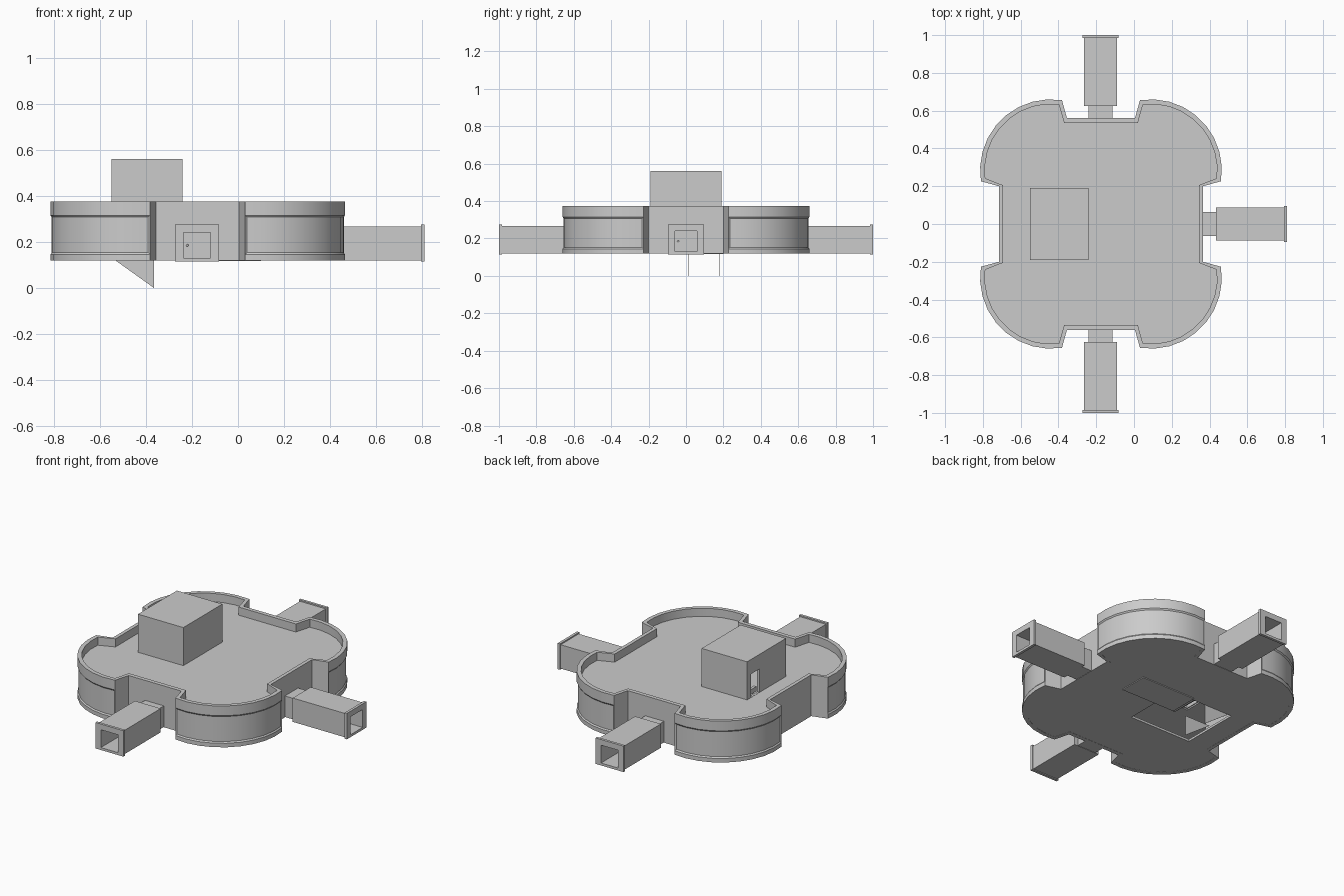
import bpy, bmesh, math
from mathutils import Matrix

if "Cube" in bpy.data.objects:
    bpy.data.objects.remove(bpy.data.objects["Cube"])

CX = -0.175  # centre of the main hall


def finish(name, bm, smooth=False):
    bmesh.ops.recalc_face_normals(bm, faces=bm.faces)
    me = bpy.data.meshes.new(name)
    bm.to_mesh(me)
    bm.free()
    ob = bpy.data.objects.new(name, me)
    bpy.context.collection.objects.link(ob)
    bpy.ops.object.select_all(action='DESELECT')
    ob.select_set(True)
    bpy.context.view_layer.objects.active = ob
    if smooth:
        bpy.ops.object.shade_smooth_by_angle(angle=math.radians(30))
    return ob


def add_box(bm, x0, x1, y0, y1, z0, z1):
    m = Matrix.Translation(((x0 + x1) / 2, (y0 + y1) / 2, (z0 + z1) / 2))
    m = m @ Matrix.Diagonal((x1 - x0, y1 - y0, z1 - z0, 1))
    bmesh.ops.create_cube(bm, size=1, matrix=m)


def box(name, *b):
    bm = bmesh.new()
    add_box(bm, *b)
    return finish(name, bm)


def cut(ob, *b):
    cutter = box("cutter", *b)
    cutter.hide_render = True
    mod = ob.modifiers.new("opening", 'BOOLEAN')
    mod.operation, mod.solver, mod.object = 'DIFFERENCE', 'EXACT', cutter
    bpy.ops.object.select_all(action='DESELECT')
    ob.select_set(True)
    bpy.context.view_layer.objects.active = ob
    bpy.ops.object.modifier_apply(modifier=mod.name)
    bpy.data.objects.remove(cutter)


SEG = 9


def outline(r, a, side, end):
    """Four-lobed plan: one quarter mirrored round the centre."""
    q = [side]
    for i in range(SEG + 1):
        t = math.radians(-a + (90 + 2 * a) * i / SEG)
        q.append((0.265 + r * math.cos(t), 0.285 + r * math.sin(t)))
    q.append(end)
    pts = list(q)
    pts += [(-x, y) for x, y in reversed(q)]
    pts += [(-x, -y) for x, y in q]
    pts += [(x, -y) for x, y in reversed(q)]
    return [(x + CX, y) for x, y in pts]


OUTER = outline(0.375, 9, (0.54, 0.20), (0.18, 0.56))
INNER = outline(0.35, 7, (0.518, 0.205), (0.195, 0.535))


def ring(bm, pts, z):
    return [bm.verts.new((x, y, z)) for x, y in pts]


def skin(bm, a, b):
    n = len(a)
    return [bm.faces.new((a[i], a[(i + 1) % n], b[(i + 1) % n], b[i])) for i in range(n)]


def slab(name, pts, z0, z1):
    bm = bmesh.new()
    a, b = ring(bm, pts, z0), ring(bm, pts, z1)
    skin(bm, a, b)
    bm.faces.new(a)
    bm.faces.new(b)
    return finish(name, bm)


# Outer wall with parapet and shallow lobe panels
bm = bmesh.new()
rings = [ring(bm, OUTER, z) for z in (0.12, 0.145, 0.315, 0.375)]
rings += [ring(bm, INNER, 0.375), ring(bm, INNER, 0.12)]
bands = [skin(bm, rings[i], rings[(i + 1) % 6]) for i in range(6)]
bmesh.ops.recalc_face_normals(bm, faces=bm.faces)
n = SEG + 3
for k in range(4):
    panel = bands[1][k * n + 1:k * n + 1 + SEG]
    bmesh.ops.inset_region(bm, faces=panel, thickness=0.008, depth=-0.006, use_even_offset=True)
finish("hall_wall", bm, True)

# Roof deck and floor, with stair openings
roof = slab("roof_deck", INNER, 0.312, 0.325)
cut(roof, -0.54, -0.25, -0.18, 0.18, 0.2, 0.4)
floor = slab("hall_floor", INNER, 0.121, 0.135)
cut(floor, -0.56, -0.14, -0.19, 0.18, 0.0, 0.2)

# Hatch leaf under the floor
box("floor_hatch", -0.27, 0.10, 0.02, 0.20, 0.116, 0.124)

# Rooftop cabin with doorway
cabin = box("roof_cabin", -0.55, -0.24, -0.19, 0.19, 0.32, 0.56)
cut(cabin, -0.535, -0.255, -0.175, 0.175, 0.30, 0.545)
cut(cabin, -0.60, -0.52, 0.07, 0.15, 0.326, 0.47)

# Stairs up to the cabin
bm = bmesh.new()
steps = 12
for i in range(steps):
    x1 = -0.27 - 0.22 * i / steps
    z1 = 0.135 + 0.19 * (i + 1) / steps
    add_box(bm, x1 - 0.22 / steps, x1, 0.012, 0.176, z1 - 0.03, z1)
finish("stairs", bm)

# Triangular stair side panels hanging below the floor
for label, y in (("near", 0.01), ("far", 0.178)):
    bm = bmesh.new()
    tri = ((-0.54, 0.125), (-0.365, 0.125), (-0.365, 0.0))
    a = [bm.verts.new((x, y, z)) for x, z in tri]
    b = [bm.verts.new((x, y + 0.003, z)) for x, z in tri]
    skin(bm, a, b)
    bm.faces.new(a)
    bm.faces.new(b)
    finish("stair_side_" + label, bm)


def tube(bm, x0, x1, w, z0, z1, iw, iz0, iz1):
    """Rectangular tunnel section along x."""
    def rect(x, hw, lo, hi):
        return [bm.verts.new((x, s * hw, z)) for s, z in ((-1, lo), (1, lo), (1, hi), (-1, hi))]
    r = [rect(x0, w, z0, z1), rect(x1, w, z0, z1), rect(x1, iw, iz0, iz1), rect(x0, iw, iz0, iz1)]
    for i in range(4):
        skin(bm, r[i], r[(i + 1) % 4])


# Three entrance tunnels: neck, corridor, end frame, door and knob
for label, ex, ey, deg in (("right", 0.81, 0, 0), ("back", -0.178, 1.0, 90), ("front", -0.178, -1.0, -90)):
    place = Matrix.Translation((ex, ey, 0)) @ Matrix.Rotation(math.radians(deg), 4, 'Z')
    inner = (0.058, 0.13, 0.24)
    bm = bmesh.new()
    tube(bm, -0.45, -0.37, 0.064, 0.122, 0.252, *inner)
    tube(bm, -0.375, -0.014, 0.088, 0.12, 0.267, *inner)
    tube(bm, -0.016, 0.0, 0.095, 0.115, 0.275, *inner)
    finish("tunnel_" + label, bm).matrix_world = place
    bm = bmesh.new()
    add_box(bm, -0.44, -0.43, -0.058, 0.058, 0.13, 0.24)
    bmesh.ops.create_uvsphere(bm, u_segments=10, v_segments=6, radius=0.005,
                              matrix=Matrix.Translation((-0.427, -0.042, 0.185)))
    finish("door_" + label, bm).matrix_world = place
